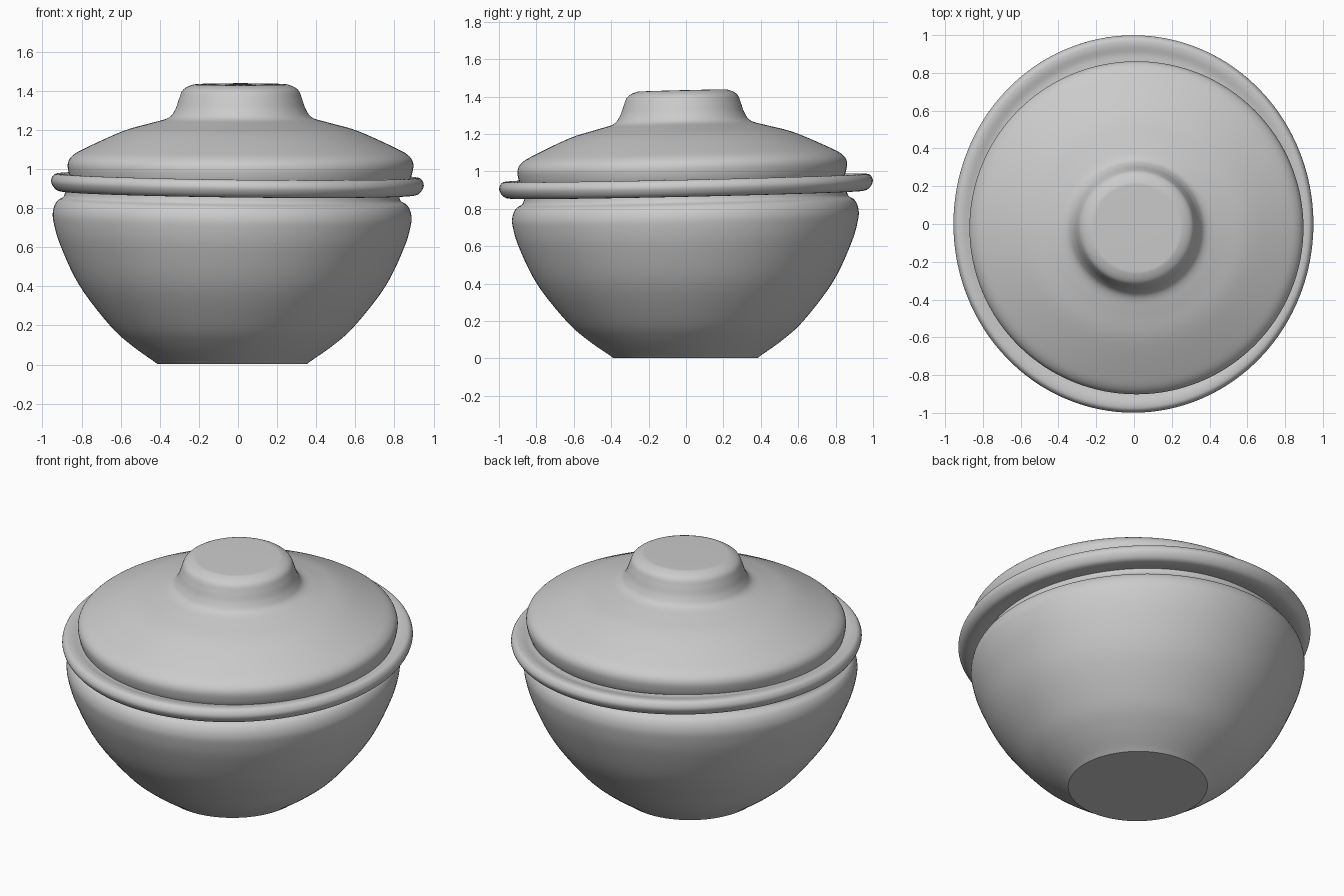
import bpy, bmesh, math
from mathutils import Vector

if "Cube" in bpy.data.objects:
    bpy.data.objects.remove(bpy.data.objects["Cube"])

SIDES = 128


def smooth_profile(pts, steps=5):
    """Catmull-Rom curve through (radius, z) points."""
    p = [Vector(q) for q in [pts[0]] + pts + [pts[-1]]]
    out = []
    for i in range(1, len(p) - 2):
        a, b, c, d = p[i - 1:i + 3]
        for k in range(steps):
            t = k / steps
            out.append(0.5 * (2 * b + (c - a) * t + (2 * a - 5 * b + 4 * c - d) * t * t
                              + (3 * b - a - 3 * c + d) * t ** 3))
    return out + [p[-1]]


def lathe(name, profile, centre, scale, tilt):
    """Turn a profile (ordered bottom/outside to top), then lean it by tilt(x, y, z)."""
    bm = bmesh.new()
    rings = []
    for r, z in profile:
        ring = []
        for i in range(SIDES):
            a = math.tau * i / SIDES
            x = centre[0] + max(r, 0) * scale[0] * math.cos(a)
            y = centre[1] + max(r, 0) * scale[1] * math.sin(a)
            ring.append(bm.verts.new((x, y, z + tilt(x, y, z))))
        rings.append(ring)
    for lo, hi in zip(rings, rings[1:]):
        for i in range(SIDES):
            j = (i + 1) % SIDES
            bm.faces.new((lo[i], lo[j], hi[j], hi[i]))
    bmesh.ops.remove_doubles(bm, verts=bm.verts, dist=0.0002)
    mesh = bpy.data.meshes.new(name)
    bm.to_mesh(mesh)
    bm.free()
    ob = bpy.data.objects.new(name, mesh)
    bpy.context.collection.objects.link(ob)
    bpy.ops.object.select_all(action='DESELECT')
    bpy.context.view_layer.objects.active = ob
    ob.select_set(True)
    bpy.ops.object.shade_smooth_by_angle(angle=math.radians(35))
    return ob


# Bowl: flat foot, round belly, turned-in neck
belly = smooth_profile([(0.40, 0.015), (0.52, 0.10), (0.63, 0.20), (0.785, 0.40),
                        (0.882, 0.60), (0.918, 0.72), (0.92, 0.78), (0.90, 0.825),
                        (0.865, 0.85), (0.855, 0.90)])
lathe("bowl", [Vector((0, 0.005)), Vector((0.385, 0.003))] + belly,
      (-0.03, -0.003), (0.995, 1.005), lambda x, y, z: z * (0.03 * y - 0.015 * x))

# Rim: wide rounded flange, slightly oval and leaning to the front
rim = smooth_profile([(0.86, 0.885), (0.93, 0.875), (0.975, 0.885), (1.0, 0.925),
                      (0.985, 0.96), (0.95, 0.966), (0.90, 0.955), (0.86, 0.955)])
lathe("lid_rim", rim, (-0.003, 0), (0.953, 0.999),
      lambda x, y, z: 0.022 * y - 0.012 * x)

# Lid: low dome flowing into a flat-topped knob
lid = smooth_profile([(0.865, 0.94), (0.88, 0.98), (0.885, 1.03), (0.86, 1.07),
                      (0.79, 1.11), (0.60, 1.195), (0.46, 1.235), (0.37, 1.262),
                      (0.335, 1.305), (0.315, 1.36), (0.295, 1.405), (0.25, 1.43),
                      (0.20, 1.434), (0.0, 1.435)])
lathe("lid", lid, (0.013, -0.02), (0.998, 0.995), lambda x, y, z: 0.025 * y)
